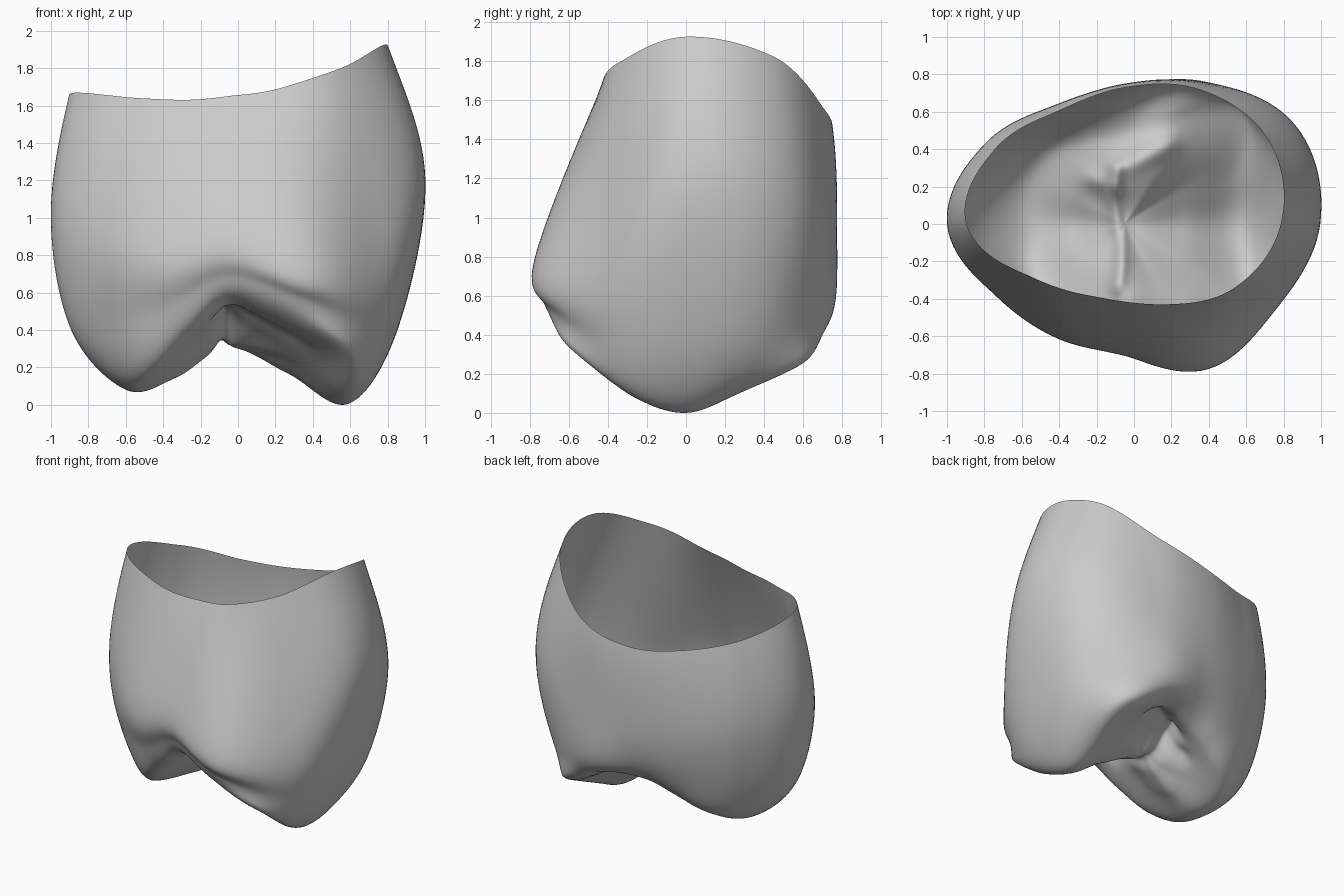
import bpy, bmesh, math

cube = bpy.data.objects.get("Cube")
if cube:
    bpy.data.objects.remove(cube)

CX = -0.05          # axis of the crown
SIDES, STEPS = 144, 12

# Closed curves in even turns, counter-clockwise from +x: radius and height
RIM_R = [.835, .89, .825, .73, .7, .8, .845, .57, .435, .415, .495, .68]
RIM_Z = [1.93, 1.83, 1.55, 1.45, 1.47, 1.56, 1.67, 1.645, 1.635, 1.655, 1.69, 1.8]
BELLY_R = [1.045, 1.055, .875, .745, .735, .86, .95, .78, .7, .69, .875, .915]
BELLY_Z = [1.2, 1.1, .95, .9, .9, .95, 1, .9, .85, .92, .78, .8]
LOWER_R = [.9, .93, .85, .68, .66, .75, .84, .71, .64, .655, .83, .88]
LOWER_Z = [.4, .42, .49, .55, .5, .42, .4, .42, .52, .68, .55, .38]
CREST_R = [.64, .68, .82, .62, .5, .5, .55, .57,
           .55, .56, .55, .53, .54, .65, .8, .7]
CREST_Z = [.01, .1, .25, .41, .38, .3, .2, .12,
           .085, .11, .22, .4, .56, .48, .32, .085]
BASIN_Z = [.17, .24, .42, .42, .33, .22, .15, .22, .36, .48, .4, .26]
BASIN_R = [.32, .35, .32, .25, .25, .28, .28, .28, .26, .25, .31, .34]
CENTRE_Z = .31


def spline(a, b, c, d, t):
    """Smooth curve from b to c."""
    return b + .5 * t * (c - a + t * (2*a - 5*b + 4*c - d + t * (3*(b - c) + d - a)))


def around(values, turn):
    """Sample a closed list of values at a fraction of a turn."""
    n = len(values)
    f = turn * n
    i = math.floor(f)
    return spline(*(values[(i + k) % n] for k in (-1, 0, 1, 2)), f - i)


def bump(d, width):
    return math.exp(-(d / width) ** 2)


def segment_distance(x, y, ax, ay, bx, by):
    dx, dy = bx - ax, by - ay
    t = max(0, min(1, ((x - ax) * dx + (y - ay) * dy) / (dx * dx + dy * dy)))
    return math.hypot(x - ax - t * dx, y - ay - t * dy)


def groove(x, y):
    """Depth of the biting-surface fissures."""
    sway = .02 * math.sin(9 * y)
    depth = .05 * bump(segment_distance(x + sway, y, -.09, -.33, -.09, .3), .04)
    depth += .05 * bump(segment_distance(x, y, -.08, .3, .18, .42), .06)
    depth += .03 * bump(segment_distance(x, y, -.1, .2, -.22, .24), .05)
    depth += .02 * bump(segment_distance(x, y, -.04, -.38, .3, -.42), .06)
    return depth


def profile(turn):
    """Points from the rim, down the wall, over the crest and into the centre."""
    keys = [(around(r, turn), around(z, turn)) for r, z in (
        (RIM_R, RIM_Z), (BELLY_R, BELLY_Z), (LOWER_R, LOWER_Z),
        (CREST_R, CREST_Z), (BASIN_R, BASIN_Z))]
    far = turn + .5
    keys += [(0, CENTRE_Z), (-around(BASIN_R, far), around(BASIN_Z, far))]
    # The wall keeps curving inward at the rim
    start = tuple(2 * a - b for a, b in zip(keys[0], keys[1]))
    keys.insert(0, (start[0] - .12, start[1]))
    for i in range(1, len(keys) - 2):
        for s in range(STEPS):
            yield tuple(spline(*(keys[i + k][axis] for k in (-1, 0, 1, 2)), s / STEPS)
                        for axis in (0, 1))


# Crown shell, open at the top
bm = bmesh.new()
columns = []
for i in range(SIDES):
    turn = i / SIDES
    c, s = math.cos(turn * math.tau), math.sin(turn * math.tau)
    column = []
    for k, (r, z) in enumerate(profile(turn)):
        x, y = CX + r * c, r * s
        if k > 2 * STEPS:
            z += groove(x, y) * min(1, (k - 2 * STEPS) / STEPS)
        column.append(bm.verts.new((x, y, z)))
    columns.append(column)
centre = bm.verts.new((CX, 0, CENTRE_Z + groove(CX, 0)))
for i, column in enumerate(columns):
    following = columns[(i + 1) % SIDES]
    for k in range(len(column) - 1):
        bm.faces.new((column[k], column[k + 1], following[k + 1], following[k]))
    bm.faces.new((column[-1], centre, following[-1]))

# Rest the lowest cusp on the ground
lowest = min(v.co.z for v in bm.verts)
for v in bm.verts:
    v.co.z -= lowest
for f in bm.faces:
    f.smooth = True
mesh = bpy.data.meshes.new("crown_shell")
bm.to_mesh(mesh)
bm.free()
crown = bpy.data.objects.new("crown_shell", mesh)
bpy.context.collection.objects.link(crown)

# Plain grey material
grey = bpy.data.materials.new("plain_grey")
grey.use_nodes = True
colour = (.6, .6, .6, 1)
grey.diffuse_color = colour
grey.node_tree.nodes["Principled BSDF"].inputs["Base Color"].default_value = colour
mesh.materials.append(grey)
